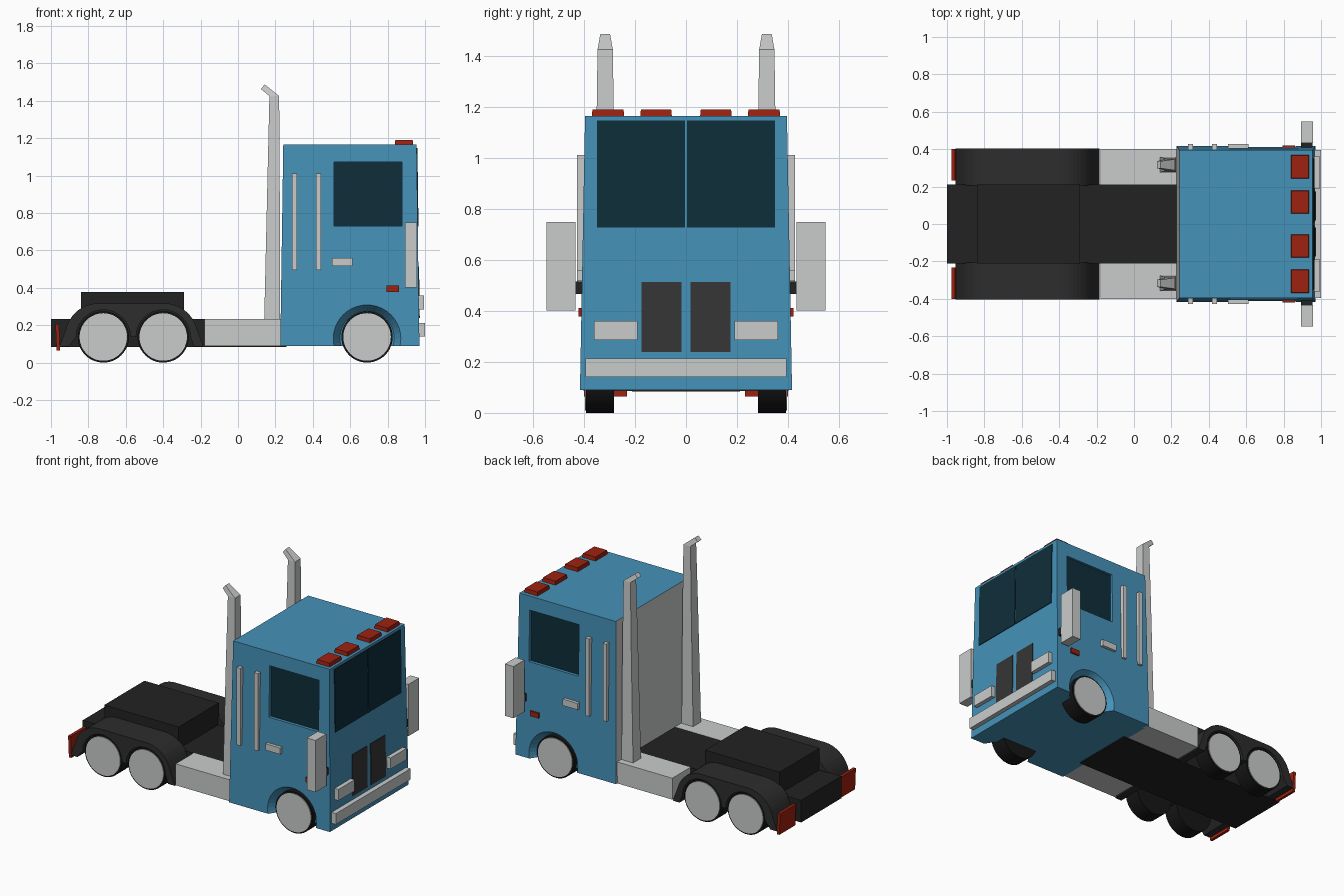
import bpy, bmesh, math
from mathutils import Matrix

if "Cube" in bpy.data.objects:
    bpy.data.objects.remove(bpy.data.objects["Cube"])


def material(name, r, g, b):
    m = bpy.data.materials.new(name)
    m.diffuse_color = (r, g, b, 1)
    m.use_nodes = True
    m.node_tree.nodes["Principled BSDF"].inputs["Base Color"].default_value = m.diffuse_color
    return m


BLUE = material("cab blue", 0.061, 0.287, 0.485)
CHROME = material("light grey", 0.59, 0.6, 0.6)
GLASS = material("dark glass", 0.0045, 0.027, 0.042)
CHASSIS = material("chassis black", 0.016, 0.016, 0.016)
FENDER = material("fender grey", 0.026, 0.026, 0.026)
GRILLE = material("grille grey", 0.036, 0.036, 0.036)
RUBBER = material("tyre black", 0.008, 0.008, 0.008)
RED = material("lamp red", 0.34, 0.016, 0.005)


def finish(name, bm, *mats):
    bmesh.ops.recalc_face_normals(bm, faces=bm.faces[:])
    me = bpy.data.meshes.new(name)
    bm.to_mesh(me)
    bm.free()
    ob = bpy.data.objects.new(name, me)
    bpy.context.collection.objects.link(ob)
    for m in mats:
        me.materials.append(m)
    return ob


def loft(name, rings, mat):
    """Join rings of points into a capped solid."""
    bm = bmesh.new()
    vs = [[bm.verts.new(p) for p in ring] for ring in rings]
    n = len(rings[0])
    for a, b in zip(vs, vs[1:]):
        for i in range(n):
            bm.faces.new((a[i], a[(i + 1) % n], b[(i + 1) % n], b[i]))
    bm.faces.new(vs[0])
    bm.faces.new(vs[-1])
    return finish(name, bm, mat)


def prism(name, pts, y0, y1, mat):
    """Extrude an x-z profile along y."""
    return loft(name, [[(x, y, z) for x, z in pts] for y in (y0, y1)], mat)


def box(name, x, y, z, mat):
    return prism(name, [(x[0], z[0]), (x[1], z[0]), (x[1], z[1]), (x[0], z[1])], y[0], y[1], mat)


def disc(name, x, z, r0, r1, y0, y1, mat, seg=40):
    """Round solid along y, radius r0 at y0 and r1 at y1."""
    rings = [[(x + r * math.cos(2 * math.pi * i / seg), y, z + r * math.sin(2 * math.pi * i / seg))
              for i in range(seg)] for r, y in ((r0, y0), (r1, y1))]
    return loft(name, rings, mat)


def smooth(ob):
    bpy.ops.object.select_all(action='DESELECT')
    bpy.context.view_layer.objects.active = ob
    ob.select_set(True)
    bpy.ops.object.shade_smooth_by_angle(angle=math.radians(35))


def front_x(z):
    return 0.97 - 0.015 * (z - 0.09) / 1.075


def front_plate(name, y, z, mat, t=0.004):
    """Thin plate lying on the sloped cab front."""
    pts = [(front_x(z[0]) - 0.004, z[0]), (front_x(z[0]) + t, z[0]),
           (front_x(z[1]) + t, z[1]), (front_x(z[1]) - 0.004, z[1])]
    return prism(name, pts, y[0], y[1], mat)


# Frame and rear deck
box("chassis", (-1, 0.26), (-0.212, 0.212), (0.084, 0.232), CHASSIS)
box("rear_deck", (-0.84, -0.29), (-0.212, 0.212), (0.23, 0.377), CHASSIS)

# Cab shell, tapered upward
cab = loft("cab", [
    [(0.226, -0.416, 0.09), (0.97, -0.416, 0.09), (0.97, 0.416, 0.09), (0.226, 0.416, 0.09)],
    [(0.242, -0.396, 1.165), (0.955, -0.396, 1.165), (0.955, 0.396, 1.165), (0.242, 0.396, 1.165)]], BLUE)
cab.data.materials.append(CHROME)
for f in cab.data.polygons:
    if f.normal.x < -0.9:          # grey rear wall
        f.material_index = 1

WZ = 0.137
WR = 0.137


def cut(cutter):
    cutter.hide_render = True
    cutter.hide_set(True)
    m = cab.modifiers.new("cut", 'BOOLEAN')
    m.operation = 'DIFFERENCE'
    m.solver = 'EXACT'
    m.object = cutter


for s in (1, -1):
    side = "left" if s > 0 else "right"

    def Y(a, b):
        return (a * s, b * s)

    # Recessed side window and wheel arch
    cut(box("window_cutter_" + side, (0.512, 0.878), Y(0.38, 0.5), (0.73, 1.072), BLUE))
    cut(disc("arch_cutter_" + side, 0.69, WZ - 0.007, 0.145, 0.185, 0.36 * s, 0.422 * s, BLUE))
    box("side_window_" + side, (0.512, 0.878), Y(0.377, 0.384), (0.73, 1.072), GLASS)

    # Windscreen half, grille half, headlamp
    front_plate("windscreen_" + side, Y(0.003, 0.35), (0.727, 1.148), GLASS)
    front_plate("grille_" + side, Y(0.018, 0.175), (0.238, 0.513), GRILLE)
    box("headlamp_" + side, (0.95, 0.995), Y(0.19, 0.36), (0.285, 0.36), CHROME)

    # Door furniture
    box("door_handle_" + side, (0.502, 0.612), Y(0.39, 0.428), (0.517, 0.56), CHROME)
    for k, x in enumerate((0.302, 0.431)):
        box("grab_bar_%d_%s" % (k, side), (x - 0.014, x + 0.014), Y(0.385, 0.427), (0.495, 1.012), CHROME)
    box("side_lamp_" + side, (0.795, 0.86), Y(0.39, 0.421), (0.378, 0.412), RED)

    # Mirror on its arm
    box("mirror_arm_" + side, (0.893, 0.955), Y(0.39, 0.436), (0.467, 0.515), CHASSIS)
    box("mirror_" + side, (0.892, 0.956), Y(0.433, 0.547), (0.402, 0.748), CHROME)

    # Roof marker lamps, slightly tapered
    for k, (a, b) in enumerate(((0.055, 0.18), (0.242, 0.37))):
        ring = lambda d, z: [(0.838 + d, a * s + d * s, z), (0.937 - d, a * s + d * s, z),
                             (0.937 - d, b * s - d * s, z), (0.838 + d, b * s - d * s, z)]
        loft("roof_lamp_%d_%s" % (k, side), [ring(0, 1.16), ring(0.003, 1.19)], RED)

    # Fuel tank
    box("tank_" + side, (-0.18, 0.24), Y(0.21, 0.402), (0.09, 0.233), CHROME)

    # Exhaust stack with bent tip: (rear x, z), (front x, z), half width
    levels = [((0.14, 0.22), (0.225, 0.22), 0.042), ((0.158, 1.0), (0.223, 1.0), 0.036),
              ((0.168, 1.425), (0.22, 1.425), 0.03), ((0.122, 1.463), (0.143, 1.487), 0.019)]
    loft("exhaust_" + side, [
        [(p[0], s * 0.317 - w, p[1]), (q[0], s * 0.317 - w, q[1]),
         (q[0], s * 0.317 + w, q[1]), (p[0], s * 0.317 + w, p[1])] for p, q, w in levels], CHROME)

    # Wheels with pale hub plates
    for k, x in enumerate((-0.72, -0.40, 0.69)):
        smooth(disc("tyre_%d_%s" % (k, side), x, WZ, WR, WR, 0.282 * s, 0.392 * s, RUBBER, 48))
        smooth(disc("hub_%d_%s" % (k, side), x, WZ, 0.127, 0.127, 0.385 * s, 0.397 * s, CHROME, 48))

    # Twin-axle fender: outer arch, then inner arcs hugging both tyres
    def arc(cx, r, a0, a1, n=10):
        return [(cx + r * math.cos(math.radians(a0 + (a1 - a0) * i / n)),
                 WZ + r * math.sin(math.radians(a0 + (a1 - a0) * i / n))) for i in range(n + 1)]

    outer = [(-0.955, 0.085)] + arc(-0.745, 0.18, 165, 90) + arc(-0.395, 0.18, 90, 15) + [(-0.185, 0.085)]
    inner = [(-0.235, 0.085)] + arc(-0.40, 0.145, 0, 180, 16) + arc(-0.72, 0.145, 0, 180, 16) + [(-0.905, 0.085)]
    prism("fender_" + side, outer + inner, 0.205 * s, 0.403 * s, FENDER)

    # Red rear panel, leaning slightly
    prism("rear_panel_" + side, [(-0.976, 0.207), (-0.957, 0.207), (-0.952, 0.065), (-0.97, 0.065)],
          0.232 * s, 0.4 * s, RED)

# Front bumper
box("bumper", (0.95, 1.0), (-0.395, 0.395), (0.14, 0.213), CHROME)
